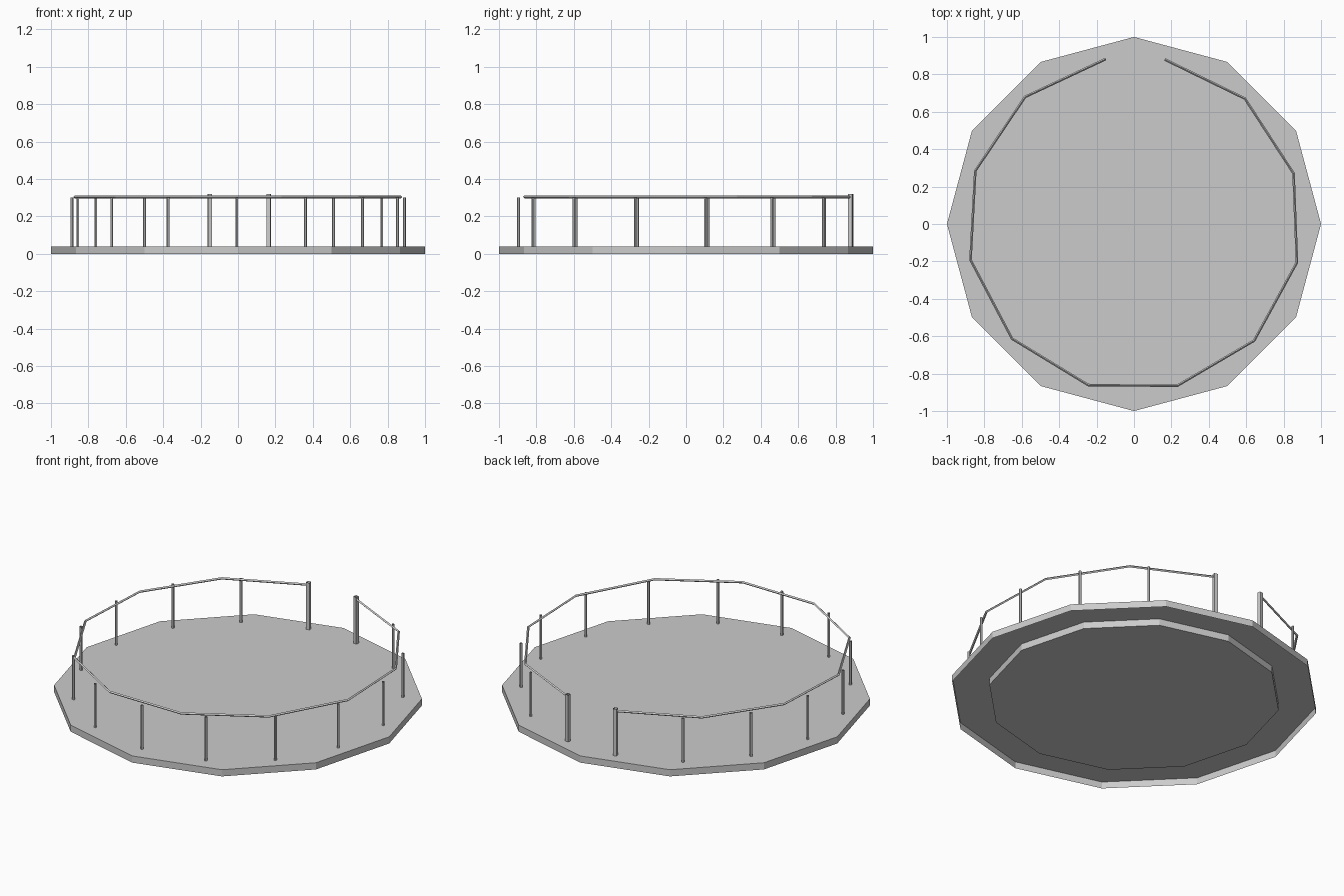
import bpy, bmesh
from math import cos, sin, radians

if "Cube" in bpy.data.objects:
    bpy.data.objects.remove(bpy.data.objects["Cube"])

R = 0.895                      # fence radius
START, SPAN = 99.7, 339.7      # fence arc in degrees, gap at the back


def at(angle, z, r=R):
    a = radians(angle)
    return (r * cos(a), r * sin(a), z)


def prism(name, radius, z0, z1, sides, centre=(0, 0), turn=0, top=True, bottom=True):
    bm = bmesh.new()

    def loop(z):
        return [bm.verts.new((centre[0] + radius * cos(radians(turn + 360 * i / sides)),
                              centre[1] + radius * sin(radians(turn + 360 * i / sides)), z))
                for i in range(sides)]
    lo, hi = loop(z0), loop(z1)
    for i in range(sides):
        j = (i + 1) % sides
        bm.faces.new((lo[i], lo[j], hi[j], hi[i]))
    if top:
        bm.faces.new(hi)
    if bottom:
        bm.faces.new(lo[::-1])
    mesh = bpy.data.meshes.new(name)
    bm.to_mesh(mesh)
    bm.free()
    ob = bpy.data.objects.new(name, mesh)
    bpy.context.collection.objects.link(ob)
    return ob


# Deck shell, open underneath, with a solid inner drum flush with it
prism("deck", 1.0, 0, 0.04, 12, bottom=False)
prism("inner_drum", 0.795, 0, 0.04, 12)

# Fence posts: thin open tubes, with thicker, taller posts at the gap
for i in range(15):
    a = START + SPAN * i / 14
    end = i in (0, 14)
    prism("gate_post" if end else "fence_post", 0.015 if end else 0.008,
          0.04, 0.32 if end else 0.302, 4 if end else 6,
          centre=at(a, 0)[:2], turn=a + (45 if end else 0), top=False, bottom=False)

# Handrail: eleven straight lengths of square bar
curve = bpy.data.curves.new("handrail", 'CURVE')
curve.dimensions = '3D'
curve.bevel_depth = 0.007
curve.bevel_resolution = 0
spline = curve.splines.new('POLY')
spline.points.add(11)
for i, p in enumerate(spline.points):
    p.co = (*at(START + SPAN * i / 11, 0.304), 1)
spline.use_smooth = False
rail = bpy.data.objects.new("handrail", curve)
bpy.context.collection.objects.link(rail)
